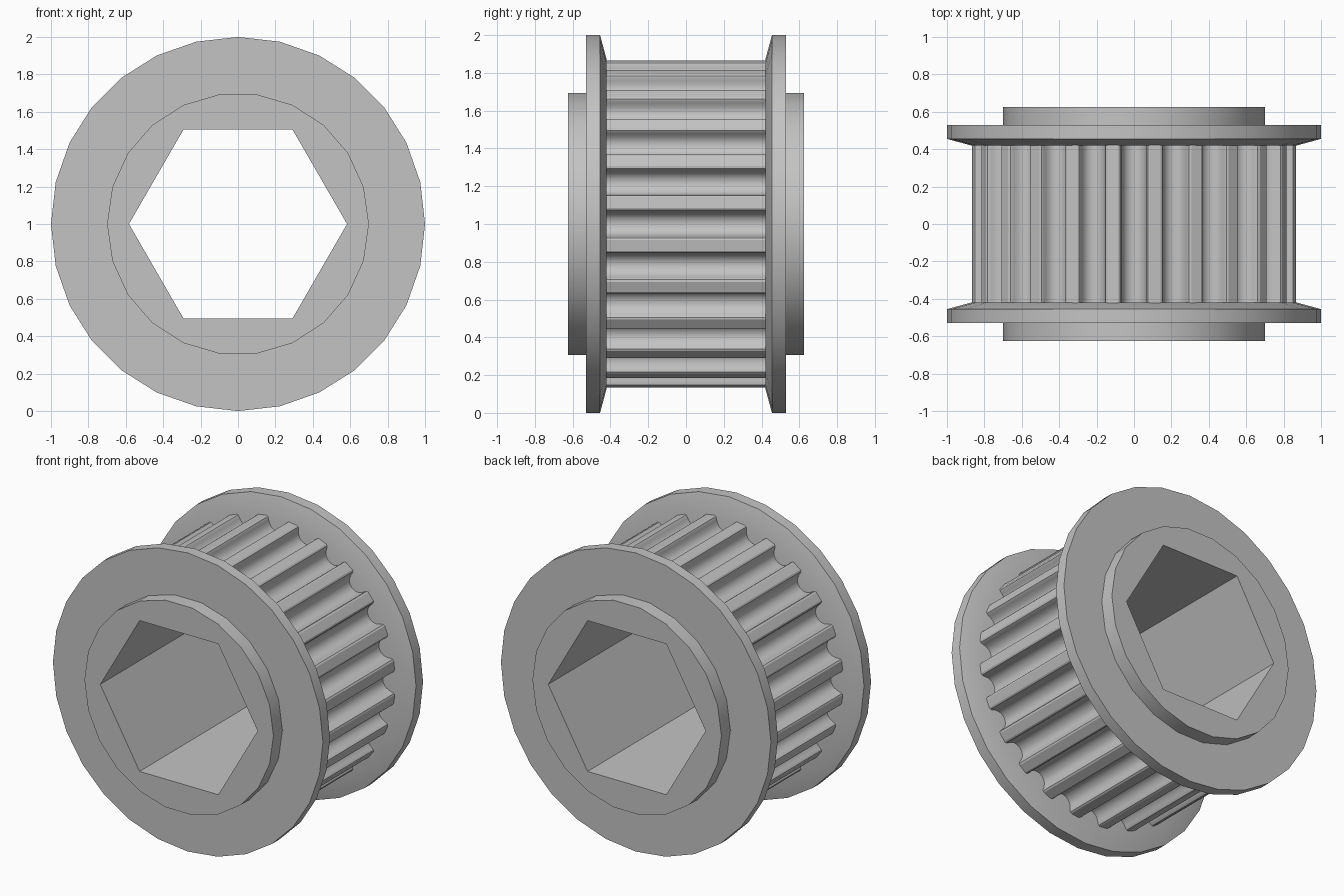
import bpy, bmesh
from math import sin, cos, pi, radians, sqrt

cube = bpy.data.objects.get("Cube")
if cube:
    bpy.data.objects.remove(cube, do_unlink=True)

metal = bpy.data.materials.new("grey_metal")
metal.use_nodes = True
GREY = (0.55, 0.55, 0.55, 1)
metal.diffuse_color = GREY
metal.node_tree.nodes["Principled BSDF"].inputs["Base Color"].default_value = GREY

AXIS_Z = 1.0
BORE = 0.583
TEETH = 24
GEAR_R = 0.87


def finish(name, bm):
    """Turn a bmesh into a shaded object on the wheel axis."""
    bmesh.ops.recalc_face_normals(bm, faces=bm.faces)
    mesh = bpy.data.meshes.new(name)
    bm.to_mesh(mesh)
    bm.free()
    mesh.materials.append(metal)
    obj = bpy.data.objects.new(name, mesh)
    obj.location.z = AXIS_Z
    bpy.context.collection.objects.link(obj)
    bpy.ops.object.select_all(action='DESELECT')
    obj.select_set(True)
    bpy.context.view_layer.objects.active = obj
    bpy.ops.object.shade_smooth_by_angle(angle=radians(25))
    return obj


def circle(radius, sides):
    return [(radius * cos(2 * pi * i / sides), radius * sin(2 * pi * i / sides))
            for i in range(sides)]


def wall(bm, loop_a, loop_b):
    n = len(loop_a)
    for i in range(n):
        j = (i + 1) % n
        bm.faces.new((loop_a[i], loop_a[j], loop_b[j], loop_b[i]))


def tube(name, outer, inner, half):
    """Extrude an outline with a hole along the y axis."""
    bm = bmesh.new()
    rings = {}
    for y in (-half, half):
        rings[y] = [[bm.verts.new((x, y, z)) for x, z in loop] for loop in (outer, inner)]
    for a, b in zip(rings[-half], rings[half]):
        wall(bm, a, b)
    for loops in rings.values():
        edges = [bm.edges.get((lp[i - 1], lp[i])) for lp in loops for i in range(len(lp))]
        bmesh.ops.triangle_fill(bm, use_beauty=True, edges=edges)
    return finish(name, bm)


def revolve(name, profile, sides):
    """Revolve a closed (radius, y) profile around the y axis."""
    bm = bmesh.new()
    loops = [[bm.verts.new((x, y, z)) for x, z in circle(r, sides)] for r, y in profile]
    for i in range(len(loops)):
        wall(bm, loops[i - 1], loops[i])
    return finish(name, bm)


# Toothed drum: round-bottomed grooves separated by narrow lands
half_groove = [(0.085, 0), (0.0738, 0.0042), (0.0681, 0.0149), (0.0659, 0.0271),
               (0.0623, 0.0391), (0.0574, 0.0505), (0.0514, 0.0615),
               (0.0408, 0.0725), (0.0283, 0.0805), (0.0145, 0.0854)]
groove = ([(-w, d) for w, d in half_groove] + [(0, 0.0871)]
          + [(w, d) for w, d in reversed(half_groove)])
chord = sqrt(GEAR_R ** 2 - half_groove[0][0] ** 2)
outline = []
for t in range(TEETH):
    a = 2 * pi * t / TEETH
    for w, d in groove:
        r = chord - d
        outline.append((r * cos(a) - w * sin(a), r * sin(a) + w * cos(a)))
tube("toothed_drum", outline, circle(0.66, TEETH), 0.43)

# Hub sleeve with hexagonal bore, running the full width
tube("hub_sleeve", circle(0.7, 22), circle(BORE, 6), 0.625)

# Bevelled flanges on both ends
for name, s in (("front_flange", -1), ("back_flange", 1)):
    revolve(name, [(0.66, 0.53 * s), (1, 0.53 * s), (1, 0.455 * s),
                   (GEAR_R, 0.42 * s), (0.66, 0.42 * s)], 28)
